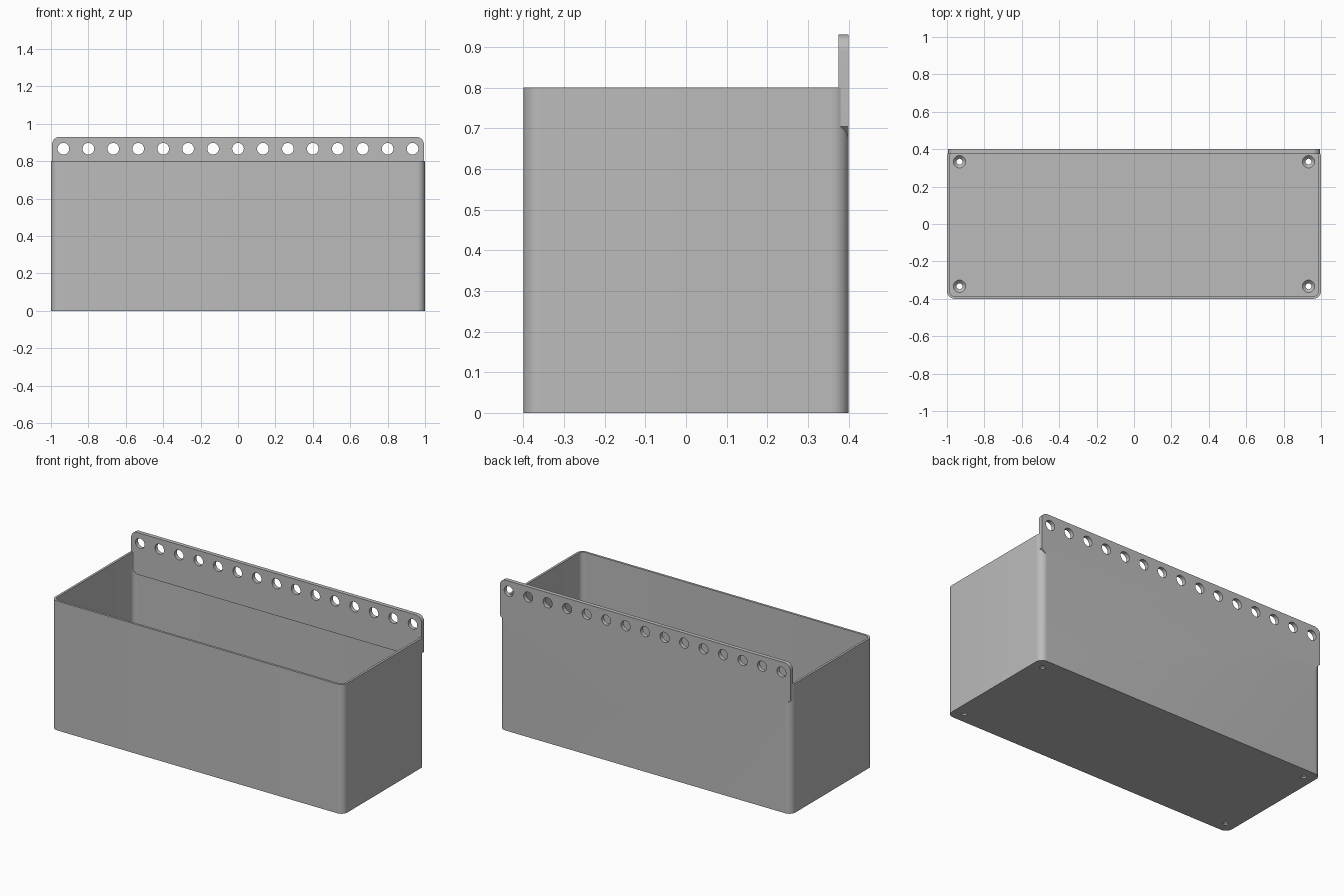
import bpy, bmesh
from math import cos, sin, pi
from mathutils import Vector

cube = bpy.data.objects.get("Cube")
if cube:
    bpy.data.objects.remove(cube)

grey = bpy.data.materials.new("plain grey")
grey.use_nodes = True
colour = (0.5, 0.5, 0.5, 1)
grey.diffuse_color = colour
grey.node_tree.nodes["Principled BSDF"].inputs["Base Color"].default_value = colour

WIDTH, DEPTH, HEIGHT = 1.0, 0.4, 0.8   # half width, half depth, full height
WALL, FLOOR, RADIUS = 0.014, 0.025, 0.042
PLATE_TOP, PLATE_LOW, PLATE_END = 0.93, 0.67, 0.994


def make_object(name, bm):
    bmesh.ops.recalc_face_normals(bm, faces=bm.faces)
    mesh = bpy.data.meshes.new(name)
    bm.to_mesh(mesh)
    bm.free()
    mesh.materials.append(grey)
    obj = bpy.data.objects.new(name, mesh)
    bpy.context.collection.objects.link(obj)
    return obj


def arc(cx, cy, r, start, steps=10):
    return [(cx + r * cos(start + pi / 2 * i / steps),
             cy + r * sin(start + pi / 2 * i / steps)) for i in range(steps + 1)]


def rounded_rect(hx, hy, r):
    return (arc(hx - r, hy - r, r, 0) + arc(r - hx, hy - r, r, pi / 2)
            + arc(r - hx, r - hy, r, pi) + arc(hx - r, r - hy, r, 1.5 * pi))


def prism(name, points, shift):
    bm = bmesh.new()
    face = bm.faces.new([bm.verts.new(p) for p in points])
    new = bmesh.ops.extrude_face_region(bm, geom=[face])["geom"]
    bmesh.ops.translate(bm, vec=Vector(shift),
                        verts=[v for v in new if isinstance(v, bmesh.types.BMVert)])
    return make_object(name, bm)


def combine(target, other, operation):
    mod = target.modifiers.new(operation.lower(), 'BOOLEAN')
    mod.object, mod.operation, mod.solver = other, operation, 'EXACT'
    bpy.context.view_layer.objects.active = target
    bpy.ops.object.modifier_apply(modifier=mod.name)
    bpy.data.objects.remove(other)


def circle(r, steps=32):
    return [(r * cos(2 * pi * i / steps), r * sin(2 * pi * i / steps)) for i in range(steps)]


# Open box with rounded vertical corners
box = prism("planter_box", [(x, y, 0) for x, y in rounded_rect(WIDTH, DEPTH, RADIUS)],
            (0, 0, HEIGHT))
cavity = prism("cavity", [(x, y, FLOOR) for x, y in
                          rounded_rect(WIDTH - WALL, DEPTH - WALL, RADIUS - WALL)],
               (0, 0, HEIGHT))

# Hanging plate: round upper corners, chamfered lower corners
corner = arc(PLATE_END - 0.04, PLATE_TOP - 0.04, 0.04, 0)
half = [(PLATE_END - 0.034, PLATE_LOW), (PLATE_END, PLATE_LOW + 0.034)] + corner
outline = half + [(-x, z) for x, z in reversed(half)]
plate = prism("hanging_plate", [(x, DEPTH, z) for x, z in outline], (0, -0.025, 0))

combine(box, cavity, 'DIFFERENCE')
combine(box, plate, 'UNION')

# Row of mounting holes through the plate
for i in range(15):
    x = (i - 7) * 2 / 15
    hole = prism("mount_hole", [(x + a, DEPTH + 0.1, 0.867 + b) for a, b in circle(0.031)],
                 (0, -0.2, 0))
    combine(box, hole, 'DIFFERENCE')

# Countersunk drain holes in the floor corners
for sx in (-1, 1):
    for sy in (-1, 1):
        bm = bmesh.new()
        levels = ((-0.05, 0.016), (0.008, 0.016), (FLOOR, 0.033), (FLOOR + 0.03, 0.033))
        rings = [[bm.verts.new((sx * 0.933 + a, sy * 0.333 + b, z)) for a, b in circle(r)]
                 for z, r in levels]
        for low, high in zip(rings, rings[1:]):
            for i in range(len(low)):
                j = (i + 1) % len(low)
                bm.faces.new((low[i], low[j], high[j], high[i]))
        bm.faces.new(rings[0])
        bm.faces.new(rings[-1])
        combine(box, make_object("drain_hole", bm), 'DIFFERENCE')

# Smooth the curves, keep hard edges
bpy.ops.object.select_all(action='DESELECT')
box.select_set(True)
bpy.context.view_layer.objects.active = box
bpy.ops.object.shade_smooth_by_angle(angle=pi / 6)
